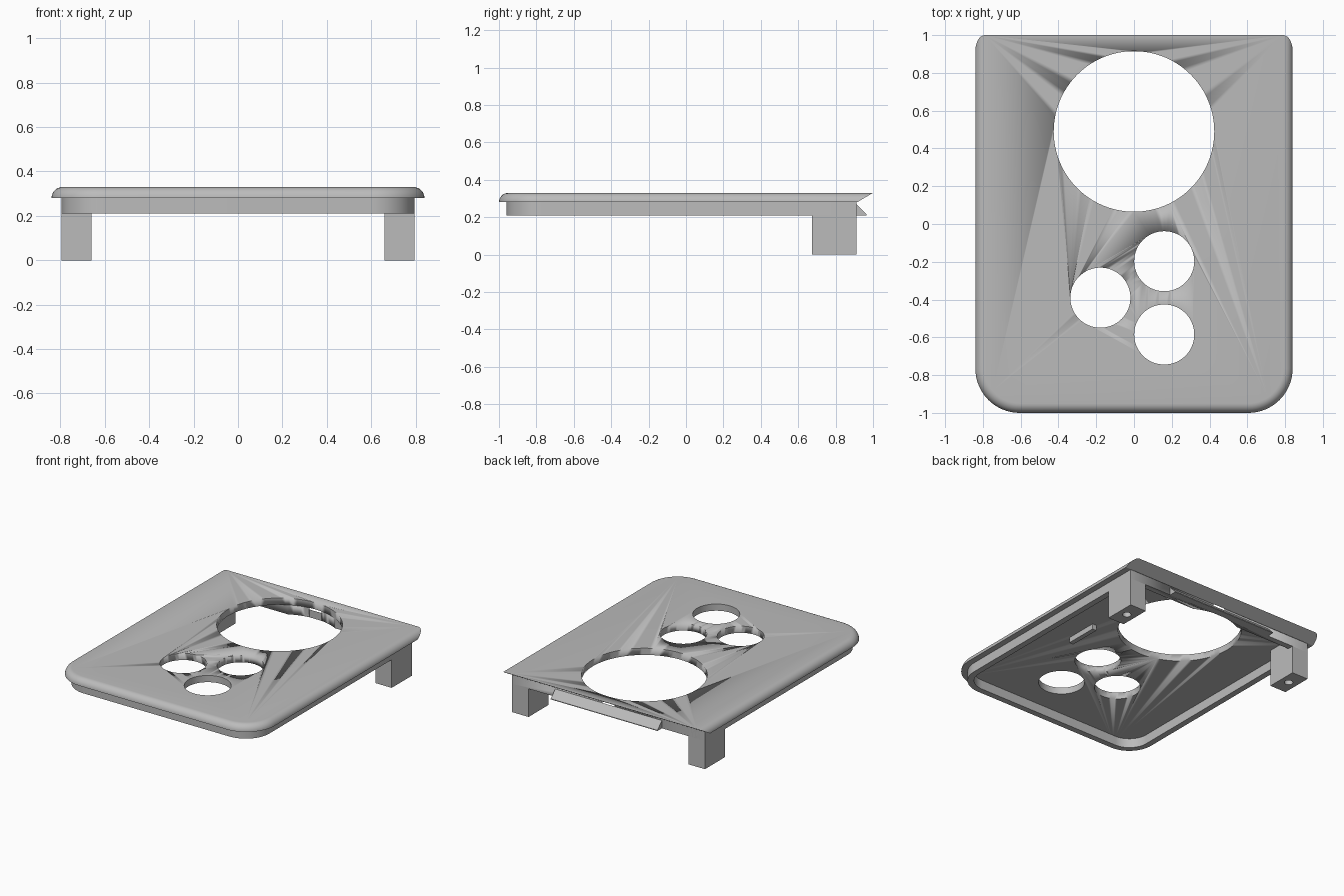
import bpy, bmesh, math
from mathutils import Vector

if "Cube" in bpy.data.objects:
    bpy.data.objects.remove(bpy.data.objects["Cube"])

grey = bpy.data.materials.new("grey plastic")
grey.diffuse_color = (0.5, 0.5, 0.5, 1)
grey.use_nodes = True
grey.node_tree.nodes["Principled BSDF"].inputs["Base Color"].default_value = grey.diffuse_color


def finish(name, bm, smooth=False):
    bmesh.ops.recalc_face_normals(bm, faces=bm.faces)
    me = bpy.data.meshes.new(name)
    bm.to_mesh(me)
    bm.free()
    ob = bpy.data.objects.new(name, me)
    bpy.context.collection.objects.link(ob)
    me.materials.append(grey)
    if smooth:
        bpy.ops.object.select_all(action='DESELECT')
        ob.select_set(True)
        bpy.context.view_layer.objects.active = ob
        bpy.ops.object.shade_smooth_by_angle(angle=math.radians(30))
    return ob


def outline(half_x, front, back, r, n=16):
    """Rectangle with rounded front corners and square back corners."""
    pts = [(half_x, back), (-half_x, back)]
    for cx, start in ((-half_x + r, math.pi), (half_x - r, 1.5 * math.pi)):
        for i in range(n + 1):
            a = start + i / n * math.pi / 2
            pts.append((cx + r * math.cos(a), front + r + r * math.sin(a)))
    return pts


def ring(bm, pts, z):
    return [bm.verts.new((x, y, z)) for x, y in pts]


def bridge(bm, a, b):
    for i in range(len(a)):
        j = (i + 1) % len(a)
        bm.faces.new((a[i], a[j], b[j], b[i]))


def box(name, x0, x1, y0, y1, z0, z1):
    bm = bmesh.new()
    a = ring(bm, [(x0, y0), (x1, y0), (x1, y1), (x0, y1)], z0)
    b = ring(bm, [(x0, y0), (x1, y0), (x1, y1), (x0, y1)], z1)
    bm.faces.new(a)
    bm.faces.new(b)
    bridge(bm, a, b)
    return finish(name, bm)


def cylinder(name, x, y, r, z0, z1, n):
    bm = bmesh.new()
    pts = [(x + r * math.cos(2 * math.pi * i / n), y + r * math.sin(2 * math.pi * i / n)) for i in range(n)]
    a, b = ring(bm, pts, z0), ring(bm, pts, z1)
    bm.faces.new(a)
    bm.faces.new(b)
    bridge(bm, a, b)
    ob = finish(name, bm, True)
    ob.hide_render = True
    ob.hide_viewport = False
    ob.display_type = 'WIRE'
    return ob


def cut(ob, cutter):
    m = ob.modifiers.new("hole", 'BOOLEAN')
    m.operation = 'DIFFERENCE'
    m.solver = 'EXACT'
    m.object = cutter
    # apply, so that cutters can be removed afterwards
    bpy.ops.object.select_all(action='DESELECT')
    ob.select_set(True)
    bpy.context.view_layer.objects.active = ob
    bpy.ops.object.modifier_apply(modifier=m.name)


# Top plate: rounded rim on three sides, undercut slanted back edge
bm = bmesh.new()
rings = []
for i in range(9):
    a = i / 8 * math.pi / 2
    d = 0.05 * (1 - math.cos(a))
    rings.append(ring(bm, outline(0.84 - d, -1 + d, 1.05, 0.235 - d), 0.28 + 0.05 * math.sin(a)))
bm.faces.new(rings[0])
bm.faces.new(rings[-1])
for a, b in zip(rings, rings[1:]):
    bridge(bm, a, b)
res = bmesh.ops.bisect_plane(bm, geom=bm.verts[:] + bm.edges[:] + bm.faces[:], plane_co=Vector((0, 1, 0.33)),
                             plane_no=Vector((0, 0.05, -0.085)), clear_outer=True)
bmesh.ops.contextual_create(bm, geom=[e for e in res["geom_cut"] if isinstance(e, bmesh.types.BMEdge)])
plate = finish("top_plate", bm, True)

# Lower rim wall under the plate
bm = bmesh.new()
outer = outline(0.795, -0.96, 0.912, 0.195)
inner = outline(0.75, -0.915, 0.867, 0.15)
loops = [ring(bm, outer, 0.21), ring(bm, outer, 0.28), ring(bm, inner, 0.28), ring(bm, inner, 0.21)]
for i in range(4):
    bridge(bm, loops[i], loops[(i + 1) % 4])
rim = finish("lower_rim", bm, True)

# Large opening and three small round openings
big = cylinder("large_hole_cutter", 0, 0.49, 0.425, 0.1, 0.5, 96)
cut(plate, big)
cut(rim, big)
cutters = [big]
for x, y in ((0.16, -0.197), (-0.178, -0.39), (0.16, -0.585)):
    c = cylinder("small_hole_cutter", x, y, 0.159, 0.1, 0.5, 64)
    cut(plate, c)
    cutters.append(c)

# Legs with a screw hole in the foot
for side, s in (("left", -1), ("right", 1)):
    x0, x1 = sorted((s * 0.66, s * 0.795))
    leg = box(side + "_leg", x0, x1, 0.675, 0.912, 0, 0.28)
    c = cylinder("screw_hole_cutter", s * 0.727, 0.79, 0.03, -0.1, 0.12, 24)
    cut(leg, c)
    cutters.append(c)
for c in cutters:
    bpy.data.objects.remove(c)

# Wedge shaped catch on the back edge
bm = bmesh.new()
prof = [(0.912, 0.21), (0.965, 0.21), (0.965, 0.215), (0.912, 0.268)]
ends = [[bm.verts.new((x, y, z)) for y, z in prof] for x in (-0.44, 0.44)]
for e in ends:
    bm.faces.new(e)
bridge(bm, *ends)
finish("back_catch", bm)

# Small rib under the plate
box("inner_rib", 0.48, 0.515, -0.08, 0.17, 0.24, 0.28)
